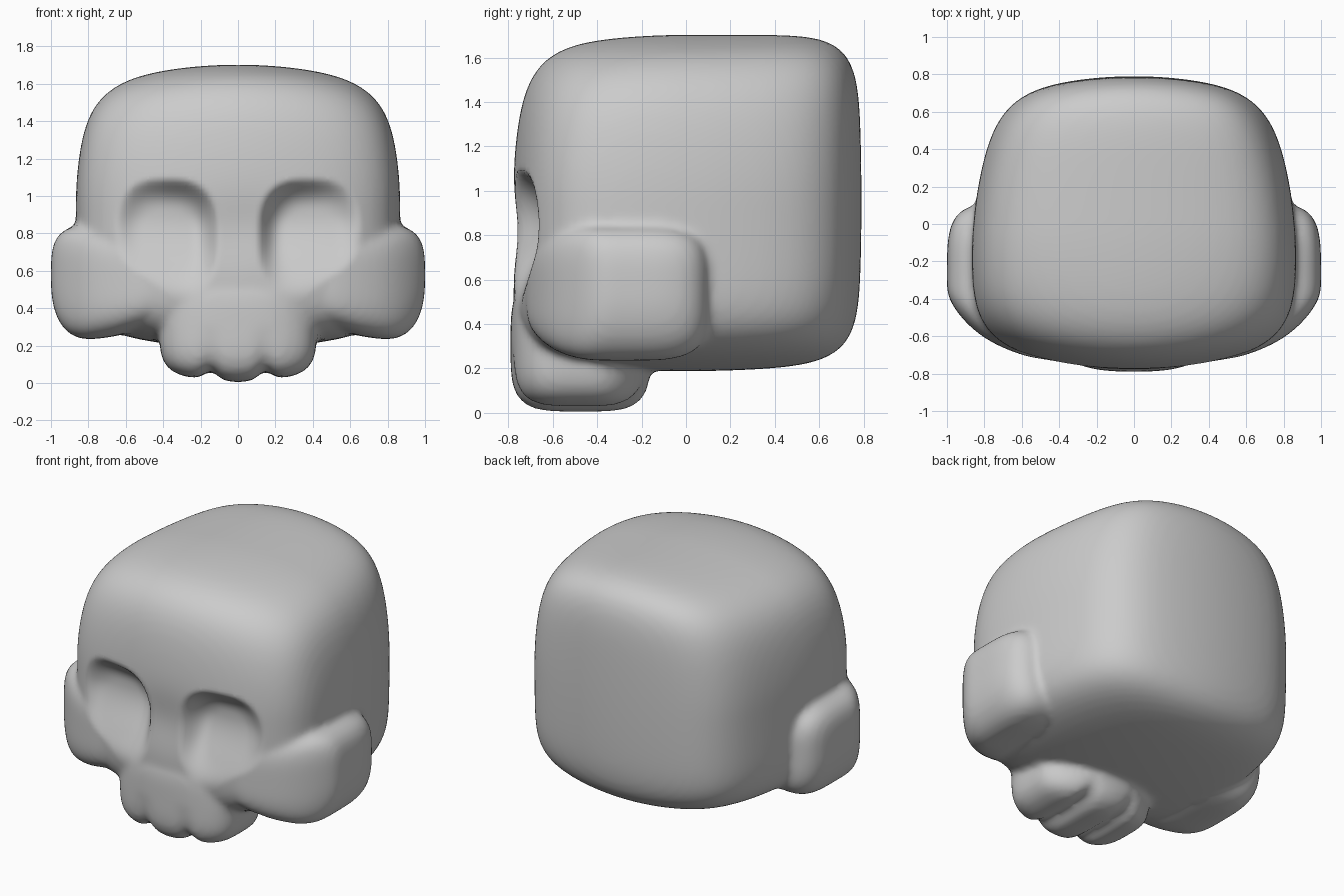
import bpy, bmesh, math

if "Cube" in bpy.data.objects:
    bpy.data.objects.remove(bpy.data.objects["Cube"])


def pillow(bm, power, place, flip=False):
    """Closed rounded block: unit superellipsoid, each point set by place(a, b, c)."""
    part = bmesh.new()
    bmesh.ops.create_cube(part, size=2)
    bmesh.ops.subdivide_edges(part, edges=part.edges[:], cuts=27, use_grid_fill=True)
    for v in part.verts:
        n = sum(abs(k) ** power for k in v.co) ** (1 / power)
        v.co = place(*(v.co / n))
    if flip:
        for v in part.verts:
            v.co.x *= -1
        bmesh.ops.reverse_faces(part, faces=part.faces[:])
    tmp = bpy.data.meshes.new("tmp")
    part.to_mesh(tmp)
    part.free()
    bm.from_mesh(tmp)
    bpy.data.meshes.remove(tmp)


def cranium(a, b, c):
    up, front = max(0, c), max(0, -b)
    bulge = 0.19 if b < 0 else 0.14
    x = a * 0.867 * (1 - 0.12 * up * up - 0.115 * (b + 0.3) ** 2)
    y = 0.005 + b * 0.785 * (1 - bulge * a * a) * (1 - 0.03 * c * c * (b > 0))
    y += 0.09 * front * up * up
    z = 0.945 + c * 0.757 * (1 - 0.15 * a * a) - 0.07 * up * front * front
    z += 0.05 * max(0, -c) * b * b
    return x, y, z


def cheek(a, b, c):
    low, out = max(0, -c), max(0, a)
    x = 0.66 + 0.34 * a - 0.07 * low * low * out
    front = -0.77 + 0.13 * x * x + 0.19 * x ** 4
    y = -0.29 + b * (0.40 if b > 0 else -0.29 - front)
    z = 0.55 + 0.30 * c - (0.04 if a > 0 else 0.09) * a * low
    return x, y, z


def jaw(a, b, c):
    low = max(0, -c)
    x = 0.42 * a - 0.03 * a * max(0, c)
    groove = math.exp(-((abs(x) - 0.145) / 0.045) ** 2)
    y = -0.475 + 0.315 * b + (0.22 * x * x + 0.03 * groove * low) * max(0, -b)
    y -= 0.12 * a * a * max(0, b)
    z = 0.31 + 0.305 * c + 0.05 * groove * low ** 2 + 0.015 * low * min(1, abs(x) / 0.2)
    return x, y, z


def smoothstep(lo, hi, t):
    t = min(1, max(0, (t - lo) / (hi - lo)))
    return t * t * (3 - 2 * t)


# Rough volumes: cranium, three-lobed upper jaw and cheekbones
bm = bmesh.new()
pillow(bm, 7, cranium)
pillow(bm, 4, jaw)
for flip in (False, True):
    pillow(bm, 4, cheek, flip)
rough = bpy.data.meshes.new("rough")
bm.to_mesh(rough)
bm.free()
helper = bpy.data.objects.new("rough_volumes", rough)
bpy.context.collection.objects.link(helper)

# Fuse the volumes into one soft surface
rm = helper.modifiers.new("fuse", 'REMESH')
rm.mode = 'VOXEL'
rm.voxel_size = 0.02
sm = helper.modifiers.new("soften", 'SMOOTH')
sm.factor = 0.5
sm.iterations = 7
deps = bpy.context.evaluated_depsgraph_get()
mesh = bpy.data.meshes.new_from_object(helper.evaluated_get(deps))
bpy.data.objects.remove(helper)

# Press in the eye sockets (deepest under the brow) and the nose bridge
for v in mesh.vertices:
    x, y, z = v.co
    if y > -0.3:
        continue
    bridge = 0.022 * math.exp(-((z - 0.82) / 0.17) ** 2 - (x / 0.3) ** 2)
    r = (abs((abs(x) - 0.385) / 0.25) ** 2.8 + abs((z - 0.77) / 0.29) ** 2.8)
    mask = 1 - smoothstep(0.15, 1.45, r)
    floor = -0.63 - 0.11 * (1 - smoothstep(0.45, 0.9, z))
    v.co.y += bridge + max(0, floor - y) * mask

for p in mesh.polygons:
    p.use_smooth = True
mesh.name = "skull"
skull = bpy.data.objects.new("skull", mesh)
bpy.context.collection.objects.link(skull)
